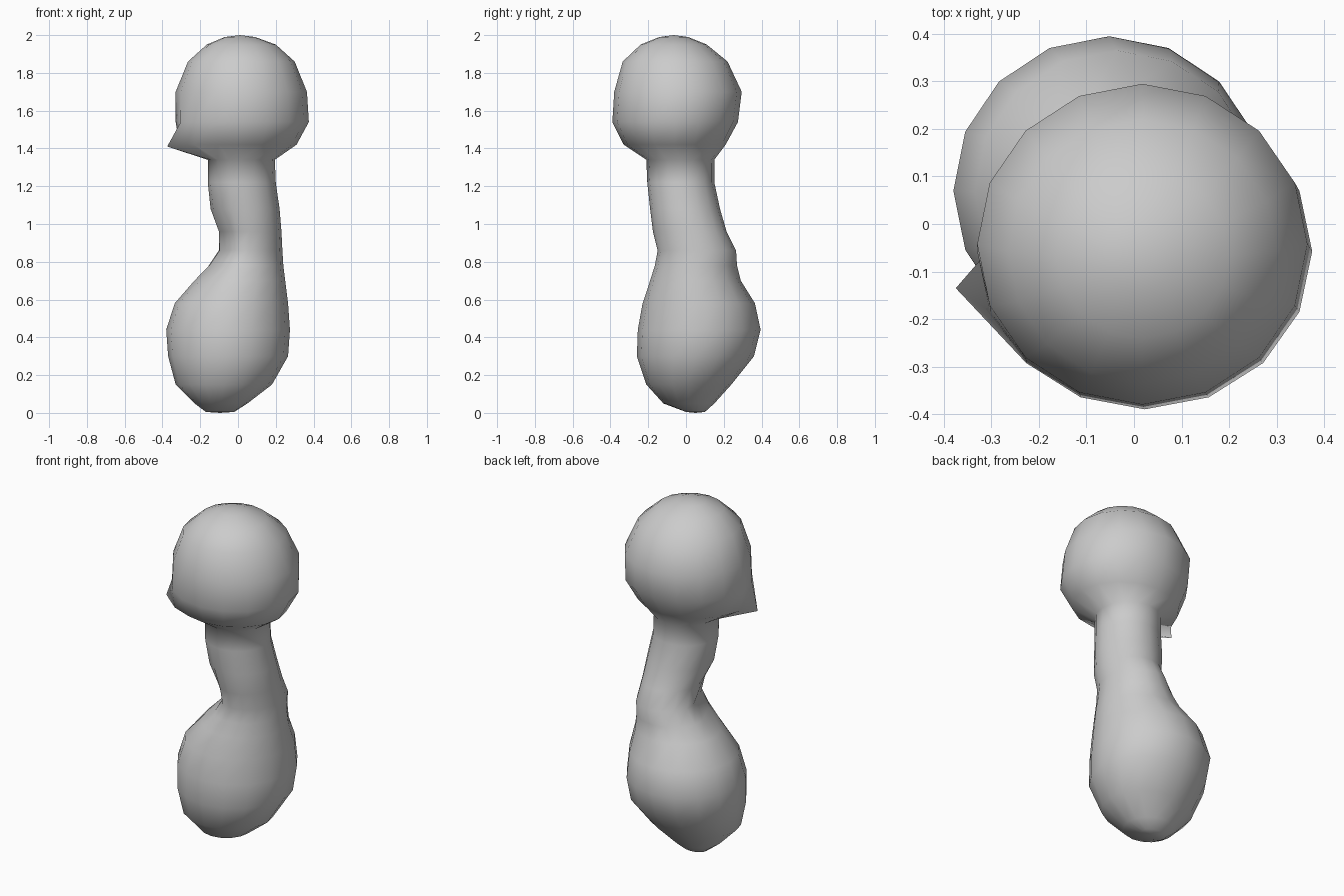
import bpy, bmesh, math
from mathutils import Vector

SIDES = 16

# Cross-sections: z, x min, x max, y min, y max
PROFILE = [
    (0.005, -0.17, -0.02, 0.00, 0.10),
    (0.05, -0.23, 0.05, -0.12, 0.15),
    (0.15, -0.33, 0.18, -0.21, 0.24),
    (0.30, -0.37, 0.265, -0.26, 0.36),
    (0.44, -0.38, 0.275, -0.255, 0.395),
    (0.58, -0.335, 0.265, -0.23, 0.365),
    (0.70, -0.24, 0.25, -0.19, 0.29),
    (0.78, -0.17, 0.24, -0.165, 0.27),
    (0.86, -0.115, 0.235, -0.15, 0.265),
    (0.96, -0.11, 0.23, -0.175, 0.215),
    (1.08, -0.145, 0.22, -0.19, 0.18),
    (1.22, -0.16, 0.20, -0.205, 0.15),
    (1.34, -0.16, 0.195, -0.21, 0.15),
    (1.42, -0.29, 0.31, -0.33, 0.21),
    (1.54, -0.33, 0.375, -0.39, 0.275),
    (1.70, -0.33, 0.365, -0.38, 0.295),
    (1.86, -0.265, 0.30, -0.335, 0.22),
    (1.95, -0.165, 0.20, -0.24, 0.11),
    (1.99, -0.07, 0.09, -0.14, 0.01),
]

bm = bmesh.new()


def ring(z, x0, x1, y0, y1):
    cx, cy = (x0 + x1) / 2, (y0 + y1) / 2
    rx, ry = (x1 - x0) / 2, (y1 - y0) / 2
    return [bm.verts.new((cx + rx * math.cos(2 * math.pi * i / SIDES),
                          cy + ry * math.sin(2 * math.pi * i / SIDES), z))
            for i in range(SIDES)]


# Lofted bulb, neck and rounded head
rings = [ring(*p) for p in PROFILE]
for a, b in zip(rings, rings[1:]):
    for i in range(SIDES):
        j = (i + 1) % SIDES
        bm.faces.new((a[i], a[j], b[j], b[i]))

# Rounded ends
for loop, z, flip in ((rings[0], 0.0, True), (rings[-1], 2.0, False)):
    tip = bm.verts.new(sum((v.co for v in loop), Vector()) / SIDES)
    tip.co.z = z
    for i in range(SIDES):
        pair = (loop[i], loop[(i + 1) % SIDES])
        bm.faces.new((*(pair[::-1] if flip else pair), tip))

# Pinched fold on the left side where the neck meets the bulb
for level, depth in ((6, 0.02), (7, 0.04), (8, 0.04), (9, 0.02)):
    for i, w in ((8, 0.5), (9, 1.0), (10, 0.6)):
        v = rings[level][i]
        v.co += Vector((0.9, 0.4, 0)) * depth * w

# Pointed lip under the left of the head
rings[13][9].co = Vector((-0.375, -0.135, 1.41))
rings[13][8].co += Vector((-0.02, 0, 0))
rings[13][10].co += Vector((-0.03, -0.01, 0))

bmesh.ops.recalc_face_normals(bm, faces=bm.faces)
for f in bm.faces:
    f.smooth = True
mesh = bpy.data.meshes.new("bulb_body")
bm.to_mesh(mesh)
bm.free()
obj = bpy.data.objects.new("bulb_body", mesh)
bpy.context.collection.objects.link(obj)
